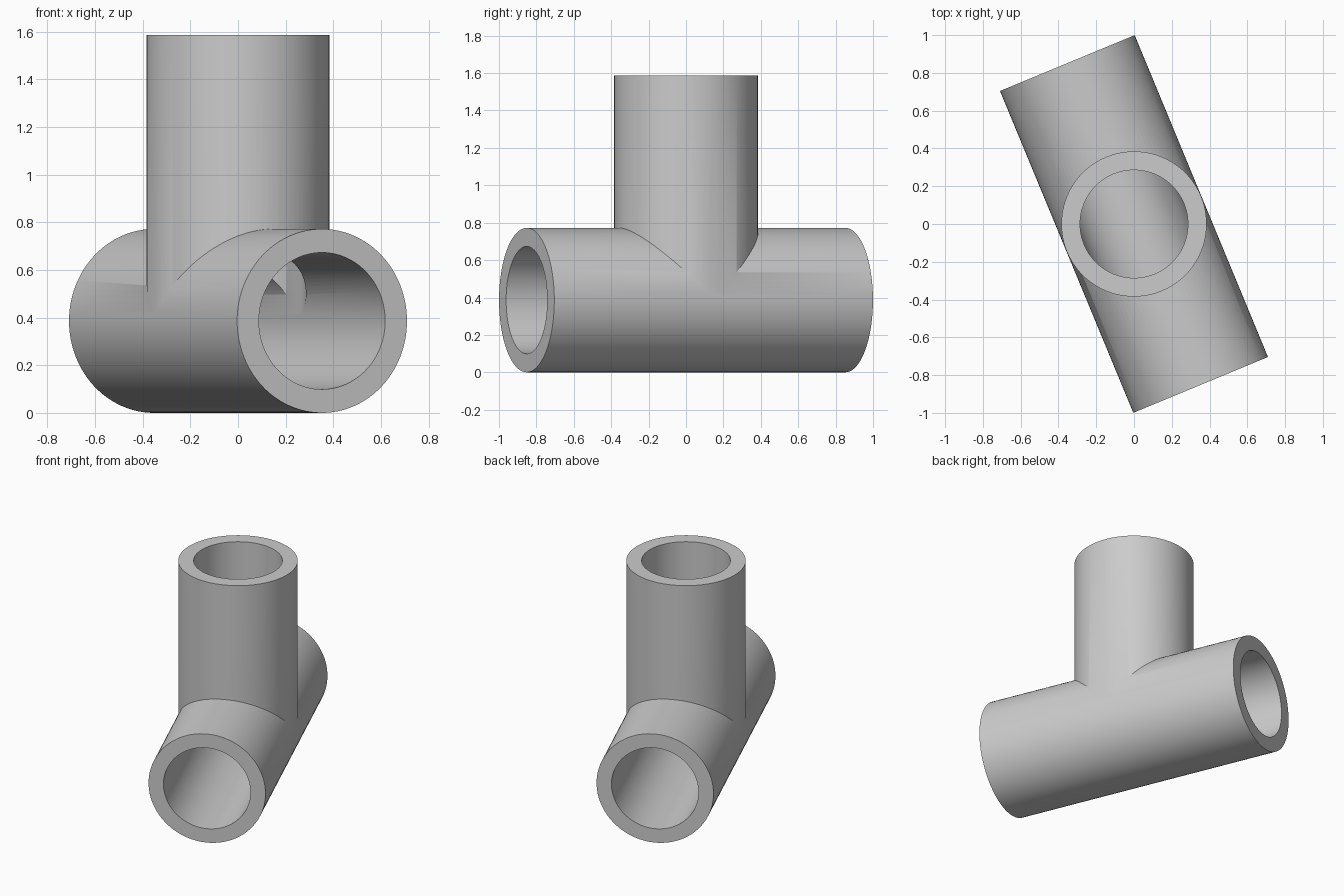
import bpy
import math

default = bpy.data.objects.get("Cube")
if default:
    bpy.data.objects.remove(default, do_unlink=True)

OUTER, BORE = 0.386, 0.287      # pipe radii
HALF_RUN = 0.922                # half length of the horizontal pipe
TOP = 1.586                     # height of the upright branch
TURN = math.radians(22.5)       # turn of the horizontal pipe about z
SLIM = 0.0015                   # keeps the equal pipes from touching exactly

grey = bpy.data.materials.new("pipe_grey")
grey.use_nodes = True
colour = (0.6, 0.6, 0.6, 1)
grey.diffuse_color = colour
grey.node_tree.nodes["Principled BSDF"].inputs["Base Color"].default_value = colour


def cylinder(name, radius, depth, location, rotation=(0, 0, 0)):
    bpy.ops.mesh.primitive_cylinder_add(vertices=96, radius=radius, depth=depth,
                                        location=location, rotation=rotation)
    obj = bpy.context.object
    obj.name = name
    obj.data.materials.append(grey)
    return obj


def run_pipe(name, radius, extra=0):
    return cylinder(name, radius, 2 * (HALF_RUN + extra), (0, 0, OUTER),
                    (math.pi / 2, 0, TURN))


def branch_pipe(name, radius, extra=0):
    depth = TOP + extra - OUTER
    return cylinder(name, radius, depth, (0, 0, OUTER + depth / 2))


def combine(target, tool, operation):
    tool.hide_render = True
    mod = target.modifiers.new(operation.title(), "BOOLEAN")
    mod.operation, mod.object, mod.solver = operation, tool, "EXACT"
    bpy.context.view_layer.objects.active = target
    bpy.ops.object.modifier_apply(modifier=mod.name)
    bpy.data.objects.remove(tool, do_unlink=True)


# Solid tee, then the two bores meeting inside it
tee = run_pipe("pipe_tee", OUTER)
combine(tee, branch_pipe("branch", OUTER - SLIM), "UNION")
combine(tee, run_pipe("run_bore", BORE, 0.1), "DIFFERENCE")
combine(tee, branch_pipe("branch_bore", BORE - SLIM, 0.1), "DIFFERENCE")

# Smooth walls, sharp rims and joint
bpy.ops.object.select_all(action="DESELECT")
tee.select_set(True)
bpy.context.view_layer.objects.active = tee
bpy.ops.object.shade_smooth_by_angle(angle=math.radians(30))
